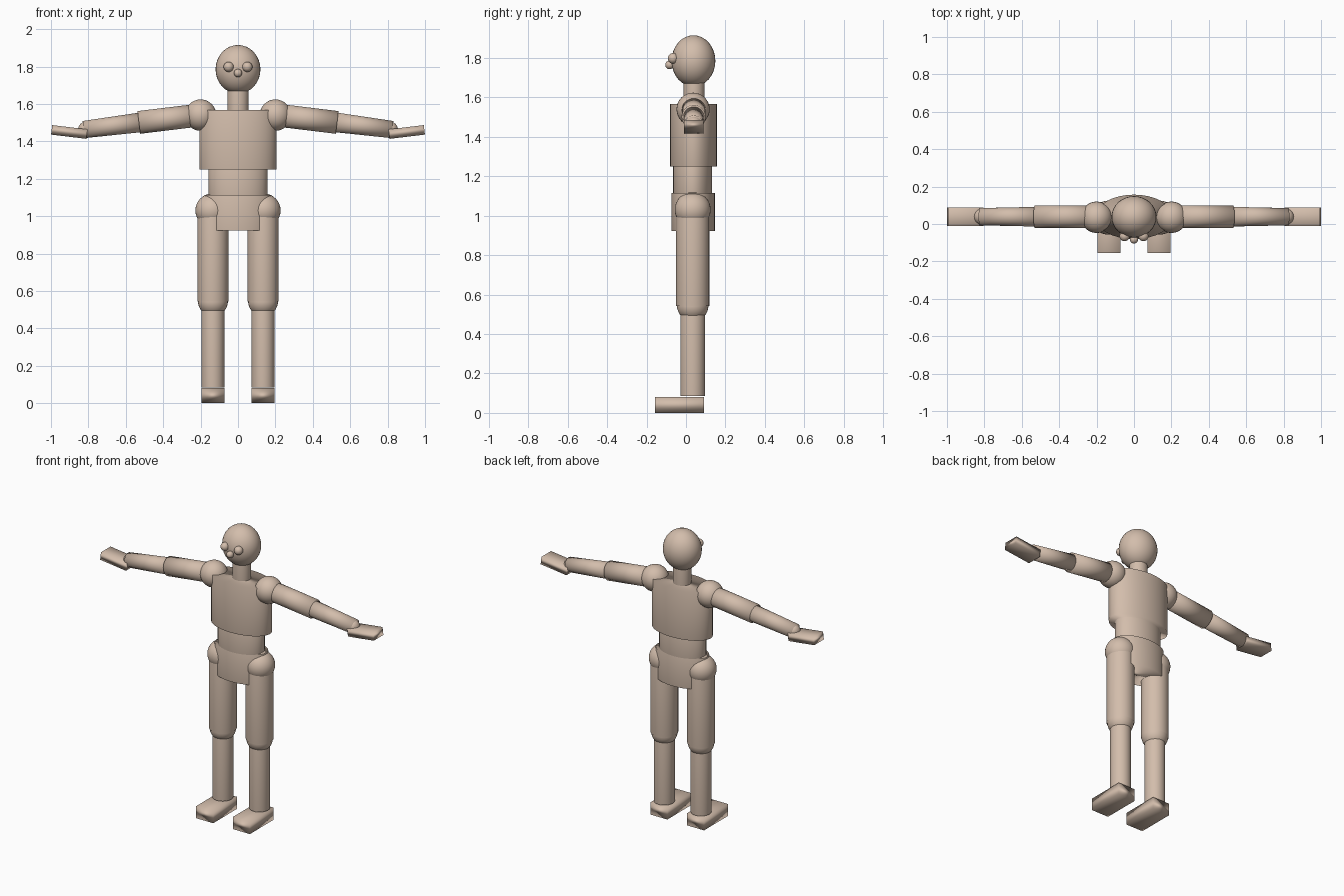
import bpy
from math import atan2, hypot, pi
from mathutils import Vector

if "Cube" in bpy.data.objects:
    bpy.data.objects.remove(bpy.data.objects["Cube"])

Y = 0.036  # depth of the body's centre line

skin = bpy.data.materials.new("tan_wood")
skin.diffuse_color = (0.65, 0.51, 0.41, 1)
skin.use_nodes = True
skin.node_tree.nodes["Principled BSDF"].inputs["Base Color"].default_value = skin.diffuse_color


def finish(name):
    ob = bpy.context.object
    ob.name = name
    ob.data.materials.append(skin)
    bpy.ops.object.shade_smooth()
    return ob


def ball(name, loc, size):
    """Ellipsoid with the given radii."""
    bpy.ops.mesh.primitive_uv_sphere_add(segments=32, ring_count=16, radius=1, location=loc)
    bpy.context.object.scale = size
    return finish(name)


def column(name, x, z0, z1, rx, ry, y=Y):
    """Upright elliptical cylinder."""
    bpy.ops.mesh.primitive_cylinder_add(vertices=32, radius=1, depth=z1 - z0,
                                        location=(x, y, (z0 + z1) / 2))
    bpy.context.object.scale = (rx, ry, 1)
    return finish(name)


def limb(name, a, b, r0, r1):
    """Round limb from point a to point b in the front plane."""
    a, b = Vector(a), Vector(b)
    d = b - a
    bpy.ops.mesh.primitive_cone_add(vertices=32, radius1=r0, radius2=r1, depth=d.length,
                                    location=(a + b) / 2, rotation=(0, atan2(d.x, d.z), 0))
    return finish(name)


def block(name, loc, size, tilt=0):
    bpy.ops.mesh.primitive_cube_add(size=1, location=loc, rotation=(0, tilt, 0))
    bpy.context.object.scale = size
    return finish(name)


# Head, neck and torso
ball("head", (0, Y + 0.002, 1.785), (0.12, 0.111, 0.13))
ball("nose", (0, -0.083, 1.765), (0.022,) * 3)
column("neck", 0, 1.55, 1.70, 0.056, 0.053, 0.041)
column("chest", 0, 1.25, 1.567, 0.207, 0.119, 0.038)
column("waist", 0, 1.10, 1.26, 0.158, 0.099, 0.034)
column("pelvis", 0, 0.922, 1.114, 0.18, 0.11)

for side, s in (("left", 1), ("right", -1)):
    ball(side + "_eye", (s * 0.05, -0.065, 1.798), (0.027,) * 3)

    # Leg
    lx, ly = s * 0.134, 0.034
    ball(side + "_hip", (s * 0.137, ly, 1.03), (0.091,) * 3)
    column(side + "_thigh", lx, 0.543, 1.03, 0.083, 0.084, ly)
    ball(side + "_knee", (lx, ly, 0.545), (0.08,) * 3)
    column(side + "_shin", lx, 0.085, 0.545, 0.062, 0.063, ly)
    block(side + "_foot", (lx, -0.032, 0.04), (0.124, 0.248, 0.08))

    # Arm, sloping gently down, with the hand tipped up
    ay = 0.039
    ball(side + "_shoulder", (s * 0.2, Y, 1.54), (0.084,) * 3)
    limb(side + "_upper_arm", (s * 0.2, ay, 1.541), (s * 0.53, ay, 1.501), 0.061, 0.061)
    ball(side + "_elbow", (s * 0.497, ay, 1.505), (0.058,) * 3)
    limb(side + "_forearm", (s * 0.5, ay, 1.504), (s * 0.825, ay, 1.463), 0.053, 0.046)
    ball(side + "_wrist", (s * 0.813, ay, 1.463), (0.042,) * 3)
    block(side + "_hand", (s * 0.902, ay, 1.45), (0.19, 0.1, 0.051), -s * 0.12)
